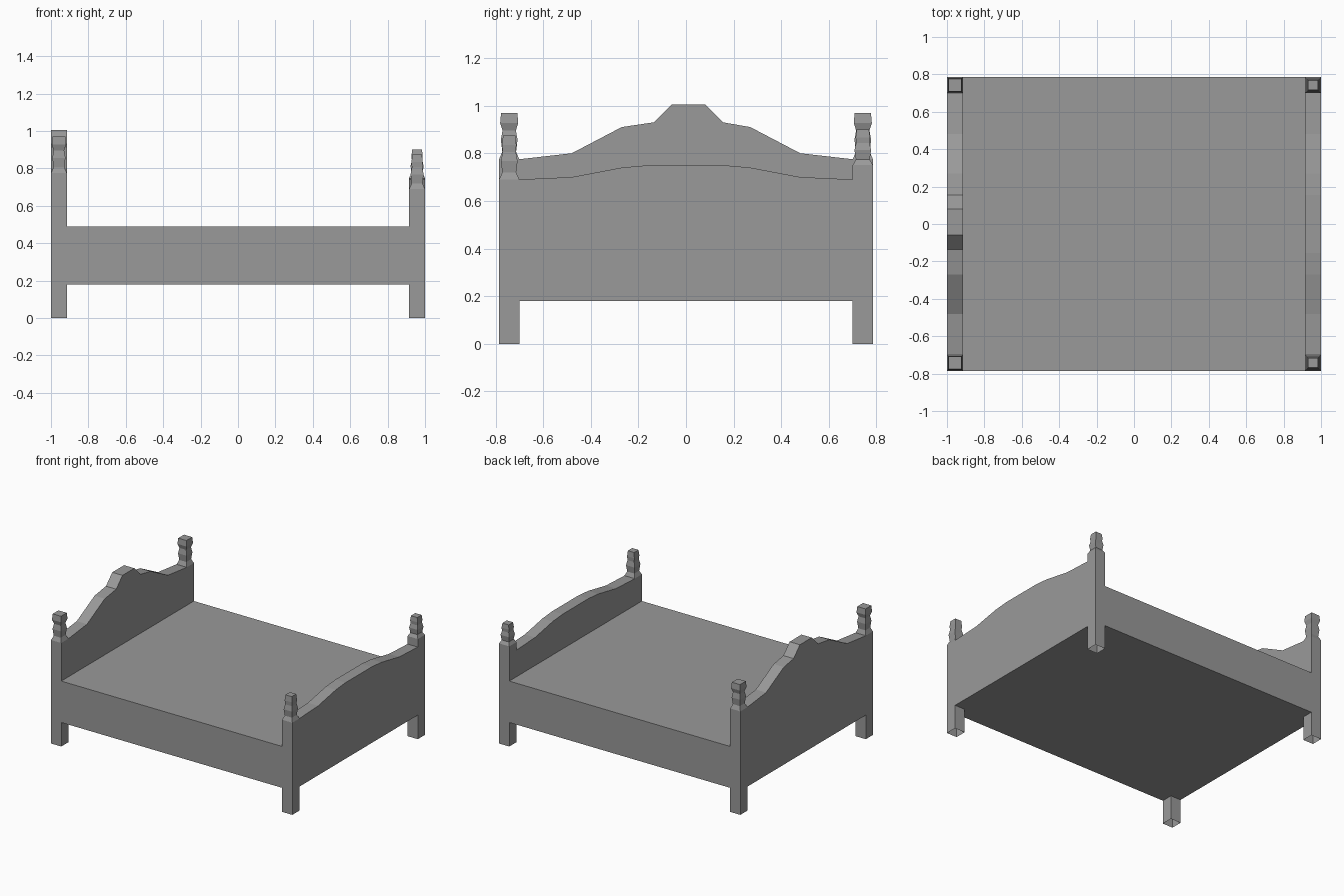
import bpy
import bmesh

cube = bpy.data.objects.get("Cube")
if cube:
    bpy.data.objects.remove(cube, do_unlink=True)

grey = bpy.data.materials.new("plain grey")
grey.use_nodes = True
COLOUR = (0.32, 0.32, 0.32, 1)
grey.diffuse_color = COLOUR
grey.node_tree.nodes["Principled BSDF"].inputs["Base Color"].default_value = COLOUR

HALF_X, HALF_Y, POST = 1.0, 0.785, 0.085
IN_X, IN_Y = HALF_X - POST, HALF_Y - POST
RAIL_LOW, RAIL_HIGH = 0.18, 0.49


def finish(name, bm):
    bmesh.ops.recalc_face_normals(bm, faces=bm.faces)
    mesh = bpy.data.meshes.new(name)
    bm.to_mesh(mesh)
    bm.free()
    mesh.materials.append(grey)
    obj = bpy.data.objects.new(name, mesh)
    bpy.context.collection.objects.link(obj)
    return obj


def board(name, outline, x0, x1):
    """Extrude a (y, z) outline along x."""
    bm = bmesh.new()
    face = bm.faces.new([bm.verts.new((x0, y, z)) for y, z in outline])
    out = bmesh.ops.extrude_face_region(bm, geom=[face])
    moved = [v for v in out["geom"] if isinstance(v, bmesh.types.BMVert)]
    bmesh.ops.translate(bm, verts=moved, vec=(x1 - x0, 0, 0))
    return finish(name, bm)


def post(name, x, y, profile):
    """Stack square rings of (half width, z); the foot stays open."""
    bm = bmesh.new()
    rings = [[bm.verts.new((x + sx * h, y + sy * h, z))
              for sx, sy in ((-1, -1), (1, -1), (1, 1), (-1, 1))]
             for h, z in profile]
    for low, high in zip(rings, rings[1:]):
        for i in range(4):
            j = (i + 1) % 4
            bm.faces.new((low[i], low[j], high[j], high[i]))
    bm.faces.new(rings[-1])
    return finish(name, bm)


def post_profile(shoulder, top, cap):
    """Square shaft with two carved bulges above the shoulder."""
    rise = top - shoulder
    carved = [(0.029, 0.16), (0.035, 0.42), (0.028, 0.62), (cap + 0.004, 0.78), (cap, 1)]
    return ([(POST / 2, 0), (POST / 2, shoulder)]
            + [(h, shoulder + t * rise) for h, t in carved])


# Platform with its flush side rails
board("platform", [(-HALF_Y, RAIL_LOW), (HALF_Y, RAIL_LOW),
                   (HALF_Y, RAIL_HIGH), (-HALF_Y, RAIL_HIGH)], -IN_X, IN_X)

# Headboard with a slightly off-centre crest
head_top = [(IN_Y, 0.775), (0.48, 0.80), (0.27, 0.91), (0.155, 0.93), (0.08, 1.005),
            (-0.06, 1.005), (-0.135, 0.93), (-0.27, 0.91), (-0.48, 0.80), (-IN_Y, 0.775)]
base = [(-IN_Y, RAIL_LOW), (IN_Y, RAIL_LOW)]
board("headboard", base + head_top, -HALF_X, -IN_X)

# Footboard with a low symmetric arch
half_arch = [(IN_Y, 0.69), (0.48, 0.70), (0.27, 0.74), (0.155, 0.75)]
foot_top = half_arch + [(-y, z) for y, z in reversed(half_arch)]
board("footboard", base + foot_top, IN_X, HALF_X)

# Corner posts
cx, cy = HALF_X - POST / 2, HALF_Y - POST / 2
for side, s in (("right", -1), ("left", 1)):
    post(side + "_head_post", -cx, s * cy, post_profile(0.775, 0.97, 0.034))
    foot = (0.69, 0.875) if s < 0 else (0.75, 0.90)
    post(side + "_foot_post", cx, s * cy, post_profile(*foot, 0.026))
